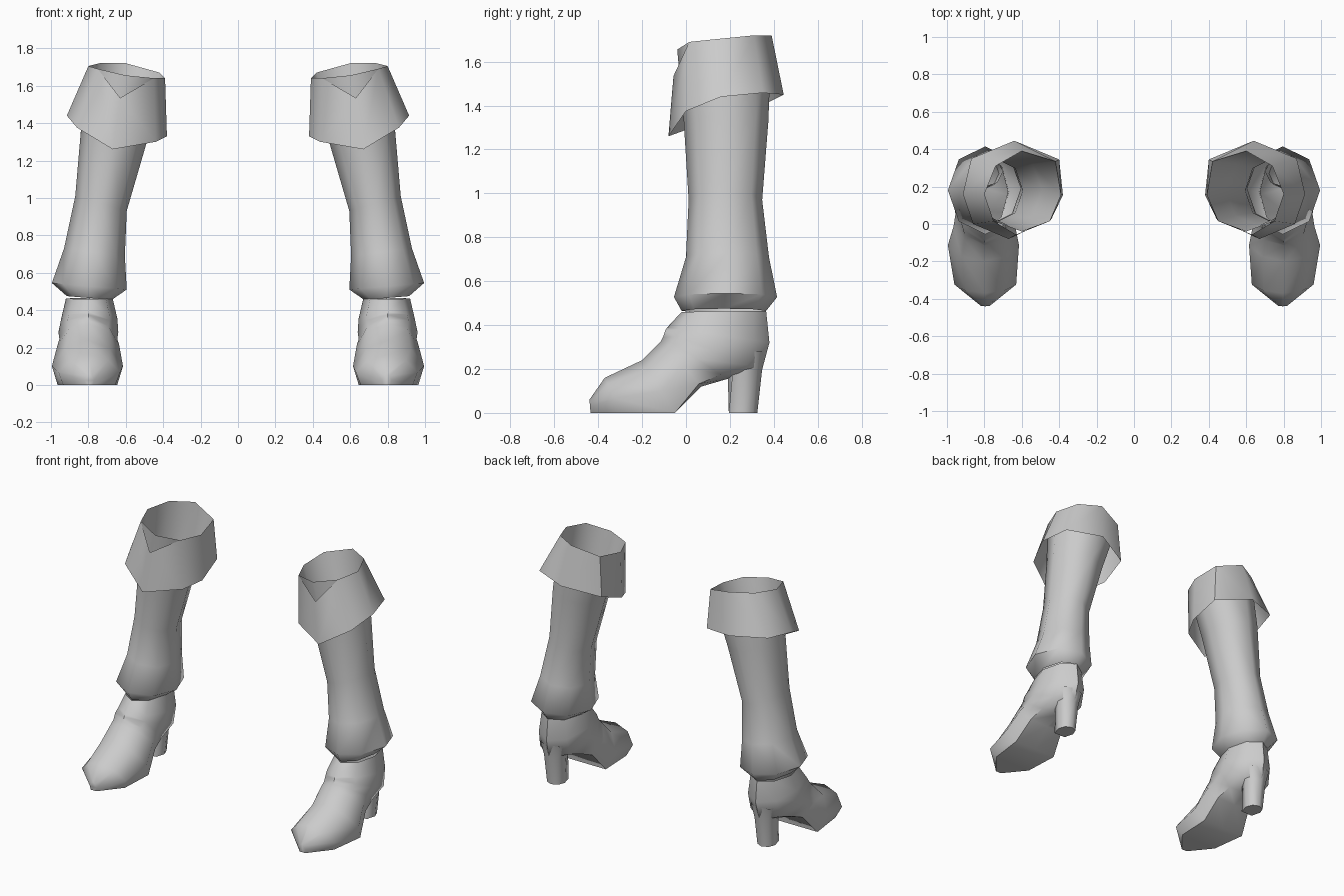
import bpy, math

if "Cube" in bpy.data.objects:
    bpy.data.objects.remove(bpy.data.objects["Cube"])

leather = bpy.data.materials.new("grey leather")
leather.diffuse_color = (0.6, 0.6, 0.6, 1)
leather.use_nodes = True
leather.node_tree.nodes["Principled BSDF"].inputs["Base Color"].default_value = leather.diffuse_color


def loft(name, rings, cap_start=False, cap_end=False, angle=60):
    """Skin a list of equal rings, mirrored across x = 0 for the pair."""
    n = len(rings[0])
    verts = [p for r in rings for p in r]
    faces = []
    for k in range(len(rings) - 1):
        for i in range(n):
            j = (i + 1) % n
            faces.append((k * n + i, k * n + j, (k + 1) * n + j, (k + 1) * n + i))
    if cap_start:
        faces.append(tuple(reversed(range(n))))
    if cap_end:
        faces.append(tuple(range((len(rings) - 1) * n, len(rings) * n)))
    me = bpy.data.meshes.new(name)
    me.from_pydata(verts, [], faces)
    me.materials.append(leather)
    ob = bpy.data.objects.new(name, me)
    bpy.context.collection.objects.link(ob)
    bpy.ops.object.select_all(action='DESELECT')
    ob.select_set(True)
    bpy.context.view_layer.objects.active = ob
    bpy.ops.object.shade_smooth_by_angle(angle=math.radians(angle))
    ob.modifiers.new("pair", 'MIRROR').use_mirror_merge = False
    return ob


def leg_ring(x0, x1, y0, y1, z_in, z_out):
    """Eight-sided ring, starting at the front, tilted from inner to outer side."""
    ring = []
    for i in range(8):
        a = math.tau * i / 8
        s, c = math.sin(a), math.cos(a)
        ring.append(((x0 + x1) / 2 + s * (x1 - x0) / 2,
                     (y0 + y1) / 2 - c * (y1 - y0) / 2,
                     (z_in + z_out) / 2 + s * (z_out - z_in) / 2))
    return ring


def foot_ring(top, bottom, cx, w, flat):
    """Slanted section from instep point to sole point; flat = sole flatness."""
    oval = [(0, 1), (.71, .85), (1, .5), (.71, .15), (0, 0)]
    sole = [(0, 1), (.62, .82), (1, .42), (.84, 0), (0, 0)]
    half = [tuple(o + (s - o) * flat for o, s in zip(p, q)) for p, q in zip(oval, sole)]
    pts = half + [(-u, t) for u, t in half[3:0:-1]]
    return [(cx + u * w,
             bottom[0] + (top[0] - bottom[0]) * t,
             bottom[1] + (top[1] - bottom[1]) * t) for u, t in pts]


# Shaft: ankle to open rim, leaning inwards
rim = [(.60, -.04, 1.655), (.75, .015, 1.69), (.80, .16, 1.705), (.74, .31, 1.72),
       (.60, .39, 1.72), (.42, .335, 1.67), (.39, .155, 1.64), (.45, .015, 1.64)]
shaft = [leg_ring(.675, .915, -.02, .365, .455, .475),
         leg_ring(.595, .995, -.055, .415, .51, .545),
         leg_ring(.605, .93, 0, .378, .69, .73),
         leg_ring(.595, .87, .012, .347, .93, 1.01),
         leg_ring(.49, .84, -.01, .375, 1.29, 1.36),
         rim]
loft("boot_shaft", shaft)

# Folded cuff: slanted hem below, notch at the front of the top edge
hem = [(.67, -.08, 1.26), (.86, 0, 1.375), (.915, .16, 1.44), (.87, .35, 1.458),
       (.64, .445, 1.45), (.40, .345, 1.40), (.38, .155, 1.33), (.44, .03, 1.30)]
loft("boot_cuff", [hem, [(.63, -.057, 1.535)] + rim[1:]])

# Foot: toe tip back to the ankle opening
foot = [foot_ring((-.44, .06), (-.435, 0), .795, .025, 1),
        foot_ring((-.37, .16), (-.29, 0), .795, .165, 1),
        foot_ring((-.20, .24), (-.05, 0), .805, .19, 1),
        foot_ring((-.115, .325), (.07, .12), .80, .165, .6),
        foot_ring((-.105, .345), (.19, .155), .80, .155, .3),
        foot_ring((-.095, .375), (.345, .19), .80, .16, 0),
        foot_ring((-.085, .39), (.38, .32), .795, .15, 0),
        foot_ring((-.02, .46), (.365, .465), .795, .125, 0)]
loft("boot_foot", foot, cap_start=True)

# Heel: tapered block under the back of the foot
heel = [leg_ring(.74, .86, .195, .325, 0, 0),
        leg_ring(.725, .875, .19, .346, .19, .19),
        leg_ring(.70, .90, .20, .36, .28, .28)]
for r in heel[:1]:
    # square off the front face of the heel tip
    for i in (1, 7):
        r[i] = (r[i][0], .195, 0)
loft("boot_heel", heel, cap_start=True)
